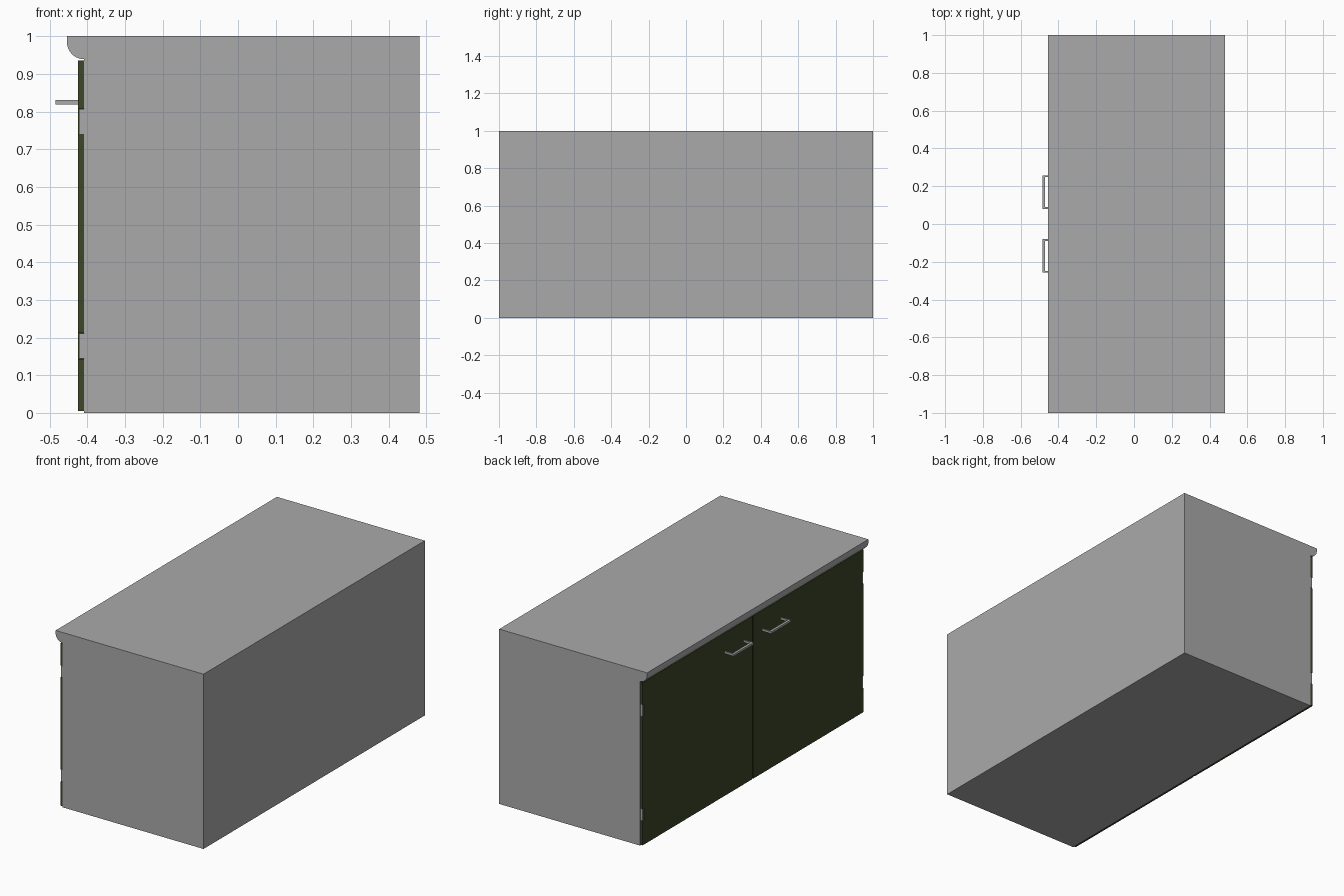
import bpy, bmesh, math

if "Cube" in bpy.data.objects:
    bpy.data.objects.remove(bpy.data.objects["Cube"])


def material(name, rgb):
    m = bpy.data.materials.new(name)
    m.diffuse_color = (*rgb, 1)
    m.use_nodes = True
    m.node_tree.nodes["Principled BSDF"].inputs["Base Color"].default_value = m.diffuse_color
    return m


grey = material("laminate_grey", (0.40, 0.40, 0.40))
green = material("dark_green", (0.045, 0.061, 0.02))


def extrude_profile(name, pts, axis, lo, hi, mat):
    """Extrude a 2D outline along y (x,z points) or x (y,z points)."""
    bm = bmesh.new()
    put = (lambda p, t: (p[0], t, p[1])) if axis == 'y' else (lambda p, t: (t, p[0], p[1]))
    face = bm.faces.new([bm.verts.new(put(p, lo)) for p in pts])
    ext = bmesh.ops.extrude_face_region(bm, geom=[face])
    for v in ext['geom']:
        if isinstance(v, bmesh.types.BMVert):
            v.co['xyz'.index(axis)] = hi
    bmesh.ops.recalc_face_normals(bm, faces=bm.faces)
    me = bpy.data.meshes.new(name)
    bm.to_mesh(me)
    bm.free()
    ob = bpy.data.objects.new(name, me)
    bpy.context.collection.objects.link(ob)
    me.materials.append(mat)
    return ob


def box(name, x, y, z, mat):
    return extrude_profile(name, [(x[0], z[0]), (x[1], z[0]), (x[1], z[1]), (x[0], z[1])],
                           'y', y[0], y[1], mat)


# cabinet body with rounded worktop lip
lip = [(-0.409 - 0.045 * math.cos(a), 0.985 - 0.046 * math.sin(a))
       for a in [math.pi / 2 * i / 10 for i in range(11)]]
body = extrude_profile("cabinet_body", [(-0.409, 0), (0.482, 0), (0.482, 1), (-0.454, 1)] + lip,
                       'y', -1, 1, grey)
bpy.context.view_layer.objects.active = body
body.select_set(True)
bpy.ops.object.shade_smooth_by_angle(angle=math.radians(30))

hinges = [(0.143, 0.212), (0.74, 0.808)]
for s, side in ((-1, "front"), (1, "back")):
    # door panel with hinge notches in its outer edge
    outline = [(s * 0.004, 0.005), (s * 0.998, 0.005)]
    for lo, hi in hinges:
        outline += [(s * 0.998, lo), (s * 0.985, lo), (s * 0.985, hi), (s * 0.998, hi)]
    outline += [(s * 0.998, 0.935), (s * 0.004, 0.935)]
    extrude_profile("door_" + side, outline, 'x', -0.425, -0.4095, green)

    # hinge leaves and knuckles
    for i, (lo, hi) in enumerate(hinges):
        box(f"hinge_{side}_{i}", (-0.422, -0.409), sorted((s * 0.984, s * 0.997)),
            (lo + 0.001, hi - 0.001), grey)

    # pull handle: grip bar and two posts
    box("handle_grip_" + side, (-0.484, -0.470), sorted((s * 0.08, s * 0.258)), (0.819, 0.831), grey)
    for i, y in enumerate((0.08, 0.249)):
        box(f"handle_post_{side}_{i}", (-0.471, -0.424), sorted((s * y, s * (y + 0.009))),
            (0.819, 0.831), grey)
